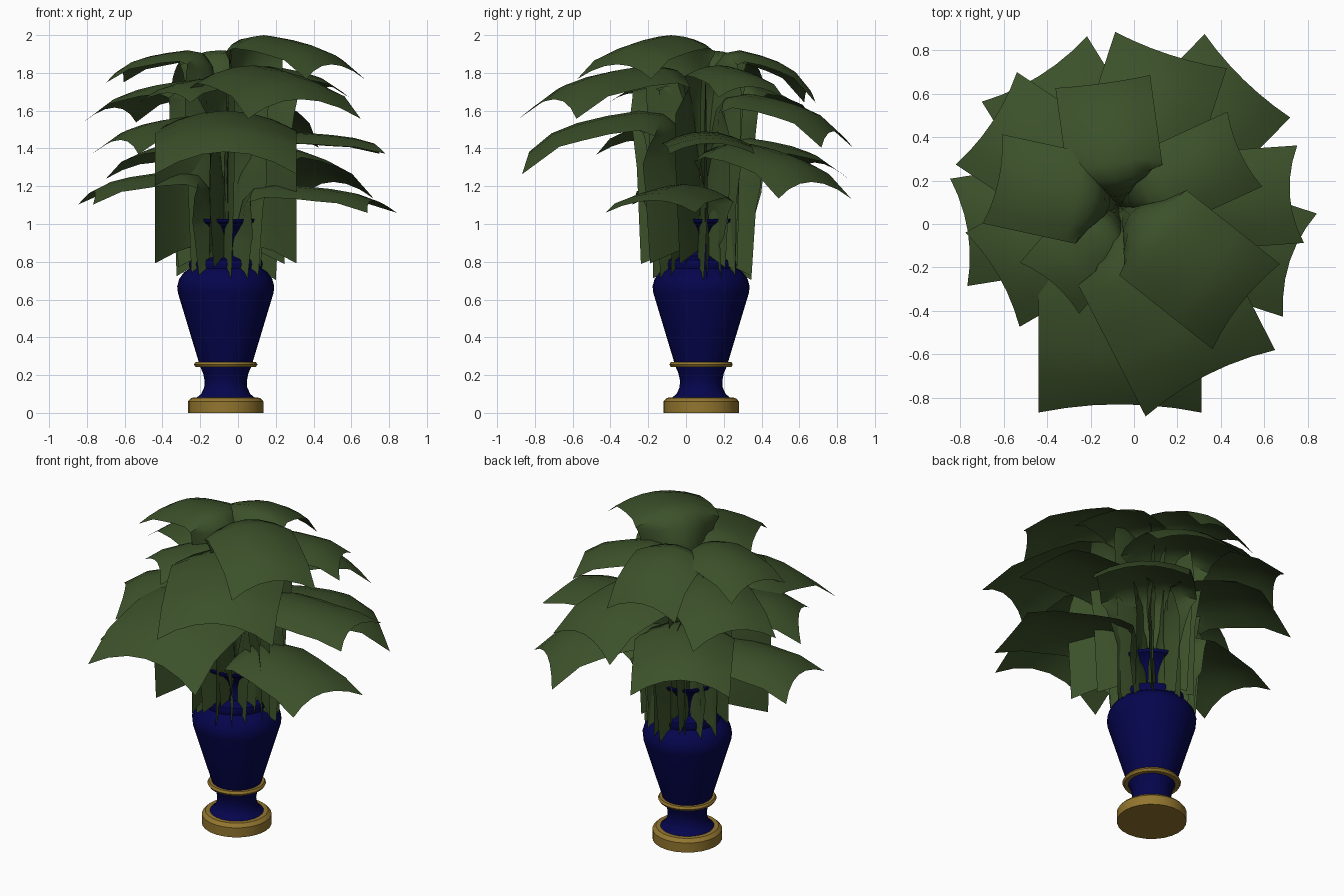
import bpy, bmesh, math
from mathutils import Vector

cube = bpy.data.objects.get("Cube")
if cube:
    bpy.data.objects.remove(cube, do_unlink=True)

AXIS = Vector((-0.065, 0.08, 0))


def material(name, rgb):
    m = bpy.data.materials.new(name)
    m.use_nodes = True
    m.diffuse_color = (*rgb, 1)
    m.node_tree.nodes["Principled BSDF"].inputs["Base Color"].default_value = (*rgb, 1)
    return m


BLUE = material("dark blue glaze", (0.0015, 0.0015, 0.075))
GOLD = material("gold", (0.29, 0.18, 0.028))
GREEN = material("leaf green", (0.045, 0.082, 0.023))


def finish(name, bm, mat, angle):
    mesh = bpy.data.meshes.new(name)
    bm.to_mesh(mesh)
    bm.free()
    obj = bpy.data.objects.new(name, mesh)
    bpy.context.collection.objects.link(obj)
    mesh.materials.append(mat)
    bpy.ops.object.select_all(action='DESELECT')
    obj.select_set(True)
    bpy.context.view_layer.objects.active = obj
    bpy.ops.object.shade_smooth_by_angle(angle=math.radians(angle))


def lathe(name, profile, mat, steps=24):
    """Spin a (radius, height) profile about the vase axis."""
    bm = bmesh.new()
    verts = [bm.verts.new(AXIS + Vector((r, 0, z))) for r, z in profile]
    edges = [bm.edges.new(pair) for pair in zip(verts, verts[1:])]
    bmesh.ops.spin(bm, geom=verts + edges, cent=AXIS, axis=(0, 0, 1),
                   angle=math.tau, steps=steps, use_merge=True)
    bmesh.ops.remove_doubles(bm, verts=bm.verts[:], dist=1e-4)
    bmesh.ops.recalc_face_normals(bm, faces=bm.faces[:])
    finish(name, bm, mat, 35)


# Vase: gold foot, blue body with shoulder collar and flared mouth, gold band
lathe("foot", [(0, 0), (0.2, 0), (0.2, 0.06), (0.19, 0.072), (0.18, 0.08), (0, 0.085)], GOLD)
lathe("vase_body", [
    (0.155, 0.08), (0.13, 0.1), (0.114, 0.135), (0.112, 0.17), (0.12, 0.21), (0.138, 0.25),
    (0.146, 0.28), (0.253, 0.635), (0.257, 0.67), (0.246, 0.71), (0.22, 0.745), (0.19, 0.765),
    (0.196, 0.785), (0.19, 0.81), (0.165, 0.82), (0.125, 0.83), (0.113, 0.87), (0.115, 0.91),
    (0.13, 0.95), (0.165, 0.99), (0.2, 1.01), (0.205, 1.027), (0.185, 1.027), (0.13, 0.97),
    (0.1, 0.9), (0, 0.86)], BLUE)
lathe("gold_band", [(0.135, 0.243), (0.16, 0.243), (0.168, 0.256), (0.16, 0.27), (0.135, 0.27)], GOLD)

# Leaf centre line: fraction of reach, drop below the crest, and edge sag per width
CREST = [(0.08, 0.21, 0.33), (0.13, 0.08, 0.25), (0.22, 0.015, 0.17)]
DROOP = [(0.36, 0, 0.14), (0.55, 0.13, 0.13), (0.72, 0.3, 0.13), (0.87, 0.55, 0.11), (1, 1, 0.09)]
STEM_SAG = 0.37
ACROSS = [-1, -0.67, -0.33, 0, 0.33, 0.67, 1]


def leaf(name, x, y, width, crest, tip, base, stem_width):
    """Broad strip that rises from the vase and arches over, edges curling down."""
    reach_vec = Vector((x, y, 0)) - AXIS
    reach = reach_vec.length - 0.04 * width
    out = reach_vec.normalized()
    side = Vector((-out.y, out.x, 0))
    fall = crest - tip - 0.15 * width
    # Rows along the leaf: distance out, height, width, edge sag
    rows = [(0, base + 0.1, stem_width, STEM_SAG),
            (0.02, 0.5 * (base + crest), stem_width, STEM_SAG)]
    for k, (u, d, s) in enumerate(CREST, 1):
        rows.append((u * reach, crest - d, stem_width + (width - stem_width) * k / 3, s))
    rows += [(u * reach, crest - d * fall, width, s) for u, d, s in DROOP]
    path = [Vector(r[:2]) for r in rows]
    last = len(rows) - 1
    bm = bmesh.new()
    grid = []
    for i, (p, row) in enumerate(zip(path, rows)):
        t = (path[min(i + 1, last)] - path[max(i - 1, 0)]).normalized()
        normal = Vector((-t.y, t.x))
        sag = width * row[3]
        # Both ends are hollowed so that their corners form points
        stretch = 0.14 * width if i == last else -0.1 if i == 0 else 0
        line = []
        for v in ACROSS:
            q = p + (t * stretch - normal * sag) * v * v
            line.append(bm.verts.new(AXIS + out * q.x + side * (v * row[2] / 2) + Vector((0, 0, q.y))))
        grid.append(line)
    for a, b in zip(grid, grid[1:]):
        for j in range(len(ACROSS) - 1):
            bm.faces.new((a[j], b[j], b[j + 1], a[j + 1]))
    finish(name, bm, GREEN, 60)


# Leaves: tip x, tip y, width, crest height, tip height, base height, stem width
LEAVES = [
    (-0.065, -0.86, 0.75, 1.60, 1.27, 0.81, 0.75),
    (0.345, -0.72, 0.67, 1.84, 1.56, 0.80, 0.45),
    (0.51, -0.375, 0.50, 2.00, 1.77, 0.72, 0.36),
    (-0.145, 0.665, 0.44, 1.92, 1.65, 0.76, 0.34),
    (-0.64, 0.205, 0.42, 1.92, 1.75, 0.74, 0.32),
    (0.50, 0.34, 0.38, 1.84, 1.67, 0.78, 0.30),
    (0.52, 0.68, 0.55, 1.43, 1.14, 0.72, 0.36),
    (0.17, 0.80, 0.54, 1.69, 1.41, 0.78, 0.36),
    (-0.45, 0.70, 0.57, 1.46, 1.24, 0.74, 0.36),
    (-0.67, 0.48, 0.51, 1.76, 1.54, 0.78, 0.36),
    (-0.785, -0.035, 0.50, 1.28, 1.10, 0.75, 0.34),
    (-0.64, -0.25, 0.50, 1.57, 1.37, 0.78, 0.36),
    (0.735, 0.135, 0.45, 1.49, 1.36, 0.70, 0.34),
    (0.735, -0.18, 0.50, 1.21, 1.05, 0.68, 0.34),
    (-0.38, -0.285, 0.36, 1.77, 1.64, 0.76, 0.28),
]
for n, spec in enumerate(LEAVES, 1):
    leaf(f"leaf_{n}", *spec)
